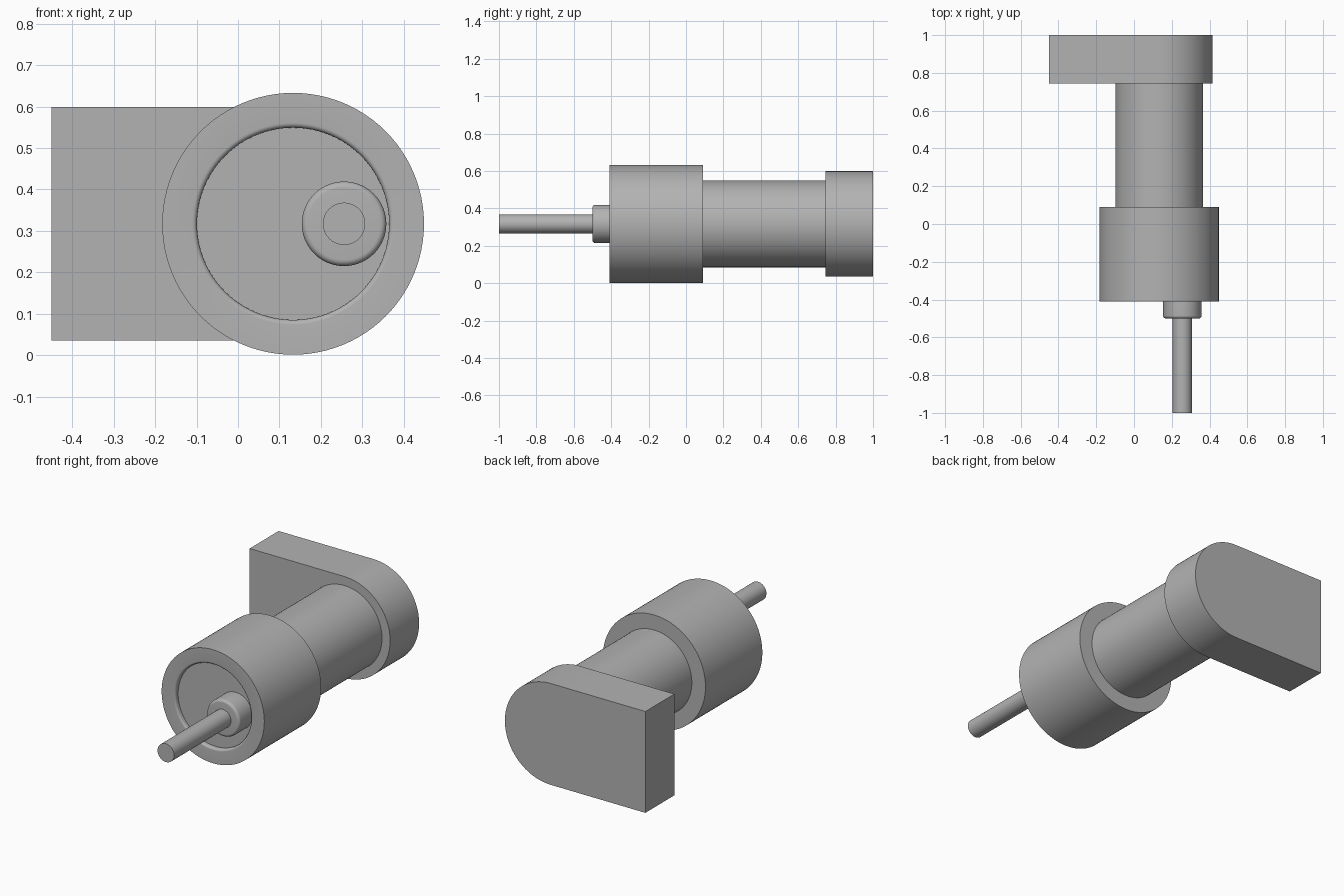
import bpy
import bmesh
from math import cos, sin, pi, radians

if "Cube" in bpy.data.objects:
    bpy.data.objects.remove(bpy.data.objects["Cube"])

SEGMENTS = 96
AXIS_X, AXIS_Z = 0.133, 0.317
SHAFT_X = 0.256

grey = bpy.data.materials.new("plain grey")
grey.use_nodes = True
grey.diffuse_color = (0.45, 0.45, 0.45, 1)
grey.node_tree.nodes["Principled BSDF"].inputs["Base Color"].default_value = grey.diffuse_color


def finish(name, bm):
    bmesh.ops.remove_doubles(bm, verts=bm.verts, dist=1e-5)
    bmesh.ops.recalc_face_normals(bm, faces=bm.faces)
    mesh = bpy.data.meshes.new(name)
    bm.to_mesh(mesh)
    bm.free()
    mesh.materials.append(grey)
    obj = bpy.data.objects.new(name, mesh)
    bpy.context.collection.objects.link(obj)
    bpy.ops.object.select_all(action='DESELECT')
    obj.select_set(True)
    bpy.context.view_layer.objects.active = obj
    bpy.ops.object.shade_smooth_by_angle(angle=radians(30))
    return obj


def lathe(name, x, profile, closed=False):
    """Spin (radius, y) points around an axis along y; open ends get flat caps."""
    bm = bmesh.new()
    rings = [[bm.verts.new((x + r * cos(2 * pi * i / SEGMENTS), y,
                            AXIS_Z + r * sin(2 * pi * i / SEGMENTS)))
              for i in range(SEGMENTS)] for r, y in profile]
    pairs = list(zip(rings, rings[1:]))
    if closed:
        pairs.append((rings[-1], rings[0]))
    else:
        bm.faces.new(rings[0])
        bm.faces.new(rings[-1])
    for a, b in pairs:
        for i in range(SEGMENTS):
            j = (i + 1) % SEGMENTS
            bm.faces.new((a[i], a[j], b[j], b[i]))
    return finish(name, bm)


def arc(r, y, radius, start, end, steps=6):
    """Quarter-round points for a profile."""
    angles = [radians(start + (end - start) * k / steps) for k in range(steps + 1)]
    return [(r + radius * cos(a), y + radius * sin(a)) for a in angles]


# Collar: a ring with a rounded front inner edge
lathe("collar", AXIS_X,
      [(0.316, 0.09), (0.316, -0.41)] + arc(0.244, -0.398, 0.012, 270, 180) + [(0.232, 0.09)],
      closed=True)

# Body: the cylinder through the collar, its front end forming the recess floor
lathe("body", AXIS_X, [(0.232, -0.385), (0.232, 0.75)])

# Off-centre boss with a rounded front edge, and the output shaft
lathe("shaft_boss", SHAFT_X, arc(0.087, -0.485, 0.015, 270, 360) + [(0.102, -0.38)])
lathe("shaft", SHAFT_X, [(0.051, -1.0), (0.051, -0.49)])

# Rear housing: a block with one half-round end
R = 0.282
outline = [(-0.45, AXIS_Z + R), (-0.45, AXIS_Z - R)]
for k in range(SEGMENTS // 2 + 1):
    a = -pi / 2 + 2 * pi * k / SEGMENTS
    outline.append((AXIS_X + R * cos(a), AXIS_Z + R * sin(a)))
bm = bmesh.new()
face = bm.faces.new([bm.verts.new((x, 0.745, z)) for x, z in outline])
extruded = bmesh.ops.extrude_face_region(bm, geom=[face])["geom"]
bmesh.ops.translate(bm, vec=(0, 0.255, 0),
                    verts=[v for v in extruded if isinstance(v, bmesh.types.BMVert)])
finish("rear_housing", bm)
